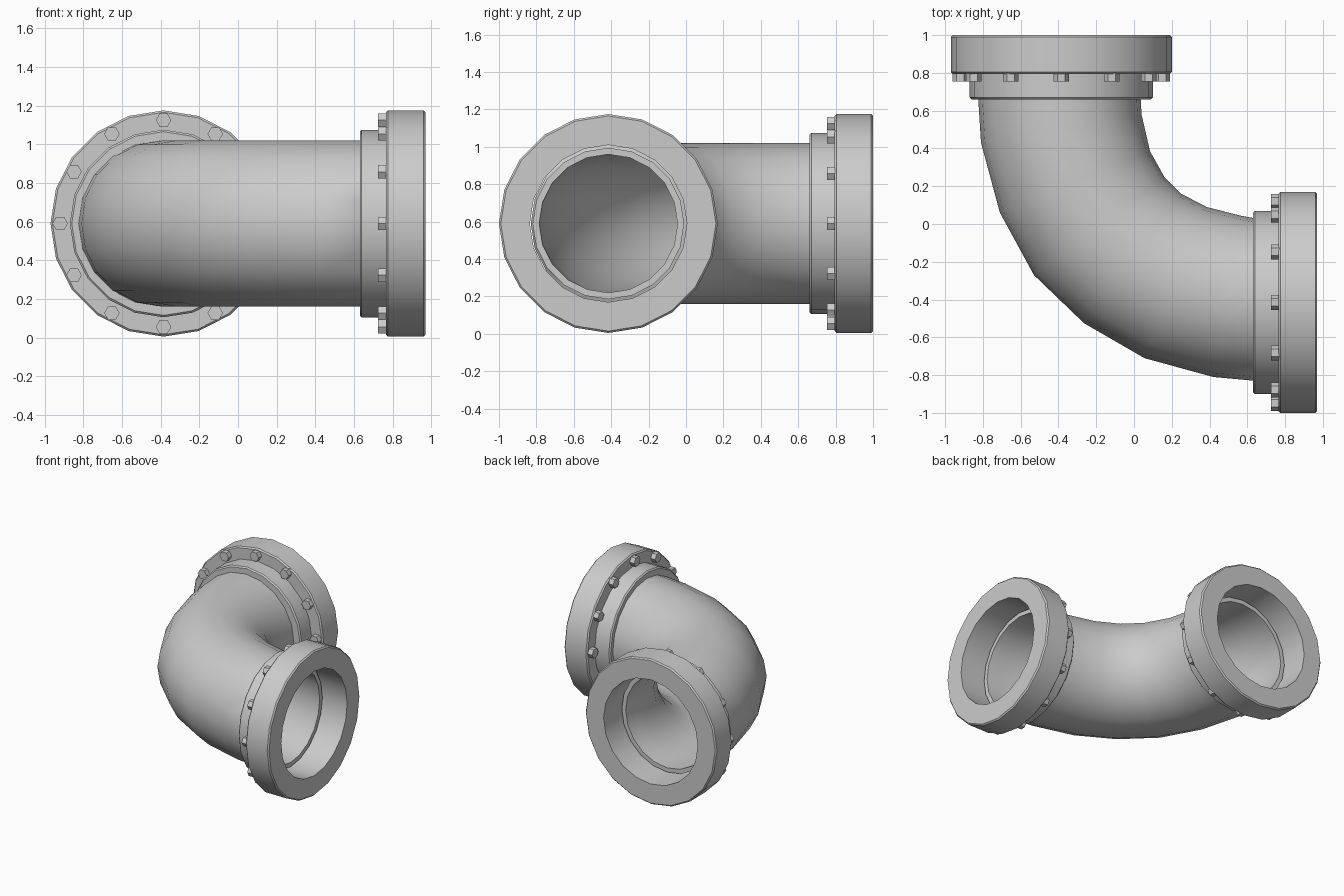
import bpy, bmesh
from math import sin, cos, pi
from mathutils import Vector

if "Cube" in bpy.data.objects:
    bpy.data.objects.remove(bpy.data.objects["Cube"])

ZC = 0.59          # height of the pipe axis
AX = -0.385        # x of the back opening's axis


def swap(v):
    """Reflect a part of the back opening onto the right opening."""
    return Vector((v.y - 0.03, v.x - 0.03, v.z))


def loft(name, rings, smooth=35):
    """Skin a closed loop of rings (a hollow solid)."""
    bm = bmesh.new()
    vs = [[bm.verts.new(p) for p in ring] for ring in rings]
    n = len(vs[0])
    for i, a in enumerate(vs):
        b = vs[(i + 1) % len(vs)]
        for j in range(n):
            k = (j + 1) % n
            bm.faces.new((a[j], a[k], b[k], b[j]))
    return finish(name, bm, smooth)


def finish(name, bm, smooth=None):
    bmesh.ops.recalc_face_normals(bm, faces=bm.faces)
    me = bpy.data.meshes.new(name)
    bm.to_mesh(me)
    bm.free()
    ob = bpy.data.objects.new(name, me)
    bpy.context.collection.objects.link(ob)
    if smooth:
        bpy.ops.object.select_all(action='DESELECT')
        ob.select_set(True)
        bpy.context.view_layer.objects.active = ob
        bpy.ops.object.shade_smooth_by_angle(angle=smooth * pi / 180)
    return ob


def circle(r, y, n=20):
    return [Vector((AX + r * sin(2 * pi * j / n), y, ZC + r * cos(2 * pi * j / n)))
            for j in range(n)]


# flange with collar: radius, y
profile = [(0.42, 0.66), (0.475, 0.66), (0.485, 0.67), (0.485, 0.795), (0.575, 0.795),
           (0.585, 0.805), (0.585, 0.99), (0.575, 1.0), (0.42, 1.0)]


def bolts(name, place):
    """Twelve hexagonal heads behind the flange."""
    bm = bmesh.new()
    for i in range(12):
        a = 2 * pi * i / 12
        x, z = AX + 0.535 * sin(a), ZC + 0.535 * cos(a)
        ends = [[bm.verts.new(place(Vector((x + 0.04 * cos(k * pi / 3), y,
                                            z + 0.04 * sin(k * pi / 3)))))
                 for k in range(6)] for y in (0.755, 0.80)]
        for e in ends:
            bm.faces.new(e)
        for k in range(6):
            m = (k + 1) % 6
            bm.faces.new((ends[0][k], ends[0][m], ends[1][m], ends[1][k]))
    finish(name, bm)


for side, place in (("back", lambda v: v), ("right", swap)):
    loft(side + "_flange", [[place(p) for p in circle(r, y)] for r, y in profile])
    bolts(side + "_bolts", place)

# elbow pipe: outer-bend and inner-bend point of each cross-section
bend = [((-0.825, 0.67), (0.035, 0.67)), ((-0.81, 0.43), (0.04, 0.58)),
        ((-0.71, 0.06), (0.085, 0.385)), ((-0.53, -0.27), (0.16, 0.25)),
        ((-0.265, -0.525), (0.25, 0.16)), ((0.055, -0.71), (0.385, 0.09)),
        ((0.42, -0.81), (0.56, 0.045)), ((0.64, -0.83), (0.64, 0.03))]
N = 20


def section(pair, scale):
    a, b = Vector(pair[0]), Vector(pair[1])
    c, h = (a + b) / 2, (b - a) / 2 * scale
    out = []
    for j in range(N):
        t = 2 * pi * j / N
        p = c + h * sin(t)
        out.append(Vector((p.x, p.y, ZC + 0.43 * scale * cos(t))))
    return out


outer = [section(p, 1.0) for p in bend]
inner = [section(p, 0.87) for p in bend]
lip_o, lip_i = circle(0.405, 0.79, N), circle(0.37, 0.79, N)
neck = circle(0.405, 0.68, N)
rings = ([lip_i, lip_o, neck] + outer + [[swap(p) for p in r] for r in (neck, lip_o, lip_i)]
         + inner[::-1])
loft("elbow_pipe", rings, 50)
